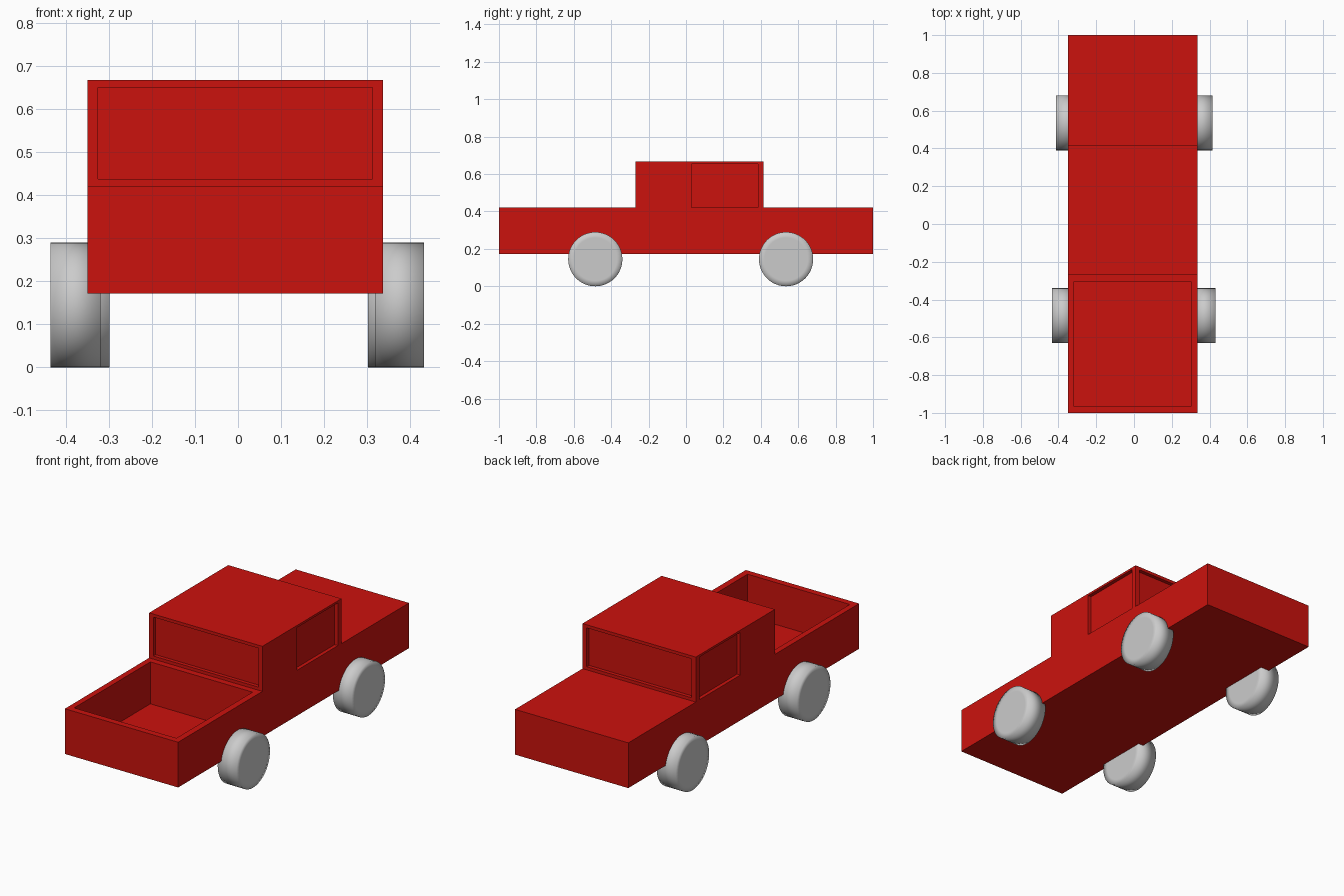
import bpy, bmesh, math
from mathutils import Matrix, Vector

if "Cube" in bpy.data.objects:
    bpy.data.objects.remove(bpy.data.objects["Cube"])

X0, X1 = -0.35, 0.337       # body sides
CAB0, CAB1 = -0.27, 0.415   # cab ends along y
D = 0.02                    # window recess depth


def to_object(bm, name):
    bmesh.ops.recalc_face_normals(bm, faces=bm.faces)
    mesh = bpy.data.meshes.new(name)
    bm.to_mesh(mesh)
    bm.free()
    obj = bpy.data.objects.new(name, mesh)
    bpy.context.collection.objects.link(obj)
    return obj


def box(bm, lo, hi):
    lo, hi = Vector(lo), Vector(hi)
    m = Matrix.Translation((lo + hi) / 2) @ Matrix.Diagonal((*(hi - lo), 1))
    bmesh.ops.create_cube(bm, size=1, matrix=m)


# Body: side profile (y, z) extruded across the width
profile = [(-1, 0.172), (1, 0.172), (1, 0.42), (CAB1, 0.42),
           (CAB1, 0.667), (CAB0, 0.667), (CAB0, 0.42), (-1, 0.42)]
bm = bmesh.new()
face = bm.faces.new([bm.verts.new((X0, y, z)) for y, z in profile])
ext = bmesh.ops.extrude_face_region(bm, geom=[face])
bmesh.ops.translate(bm, vec=(X1 - X0, 0, 0),
                    verts=[v for v in ext["geom"] if isinstance(v, bmesh.types.BMVert)])
body = to_object(bm, "truck_body")
red = bpy.data.materials.new("red_paint")
red.diffuse_color = (0.6, 0.006, 0.004, 1)
red.use_nodes = True
red.node_tree.nodes["Principled BSDF"].inputs["Base Color"].default_value = red.diffuse_color
body.data.materials.append(red)

# Recesses: open bed, both end windows, both side windows
bm = bmesh.new()
box(bm, (-0.318, -0.965, 0.19), (0.302, -0.305, 0.6))
for y0, y1 in ((CAB0 - 0.03, CAB0 + D), (CAB1 - D, CAB1 + 0.1)):
    box(bm, (-0.325, y0, 0.437), (0.312, y1, 0.65))
for x0, x1 in ((X0 - 0.1, X0 + D), (X1 - D, X1 + 0.1)):
    box(bm, (x0, 0.03, 0.421), (x1, 0.385, 0.655))
cutter = to_object(bm, "recess_cutter")
cutter.hide_render = True

mod = body.modifiers.new("recesses", "BOOLEAN")
mod.operation = "DIFFERENCE"
mod.solver = "EXACT"
mod.use_self = True
mod.object = cutter
bpy.context.view_layer.objects.active = body
bpy.ops.object.modifier_apply(modifier=mod.name)
bpy.data.objects.remove(cutter)


# Wheels: softly shaded discs with an inset ring on each cap
def wheel(name, x0, x1, y, r=0.145):
    bm = bmesh.new()
    m = Matrix.Translation(((x0 + x1) / 2, y, r)) @ Matrix.Rotation(math.pi / 2, 4, "Y")
    bmesh.ops.create_cone(bm, cap_ends=True, segments=48, radius1=r, radius2=r,
                          depth=x1 - x0, matrix=m)
    caps = [f for f in bm.faces if len(f.verts) > 4]
    bmesh.ops.inset_individual(bm, faces=caps, thickness=0.03)
    for f in bm.faces:
        f.smooth = True
    to_object(bm, name)


wheel("front_left_wheel", -0.435, -0.32, -0.485)
wheel("front_right_wheel", 0.318, 0.432, -0.485)
wheel("back_left_wheel", -0.414, -0.298, 0.535)
wheel("back_right_wheel", 0.302, 0.416, 0.535)
